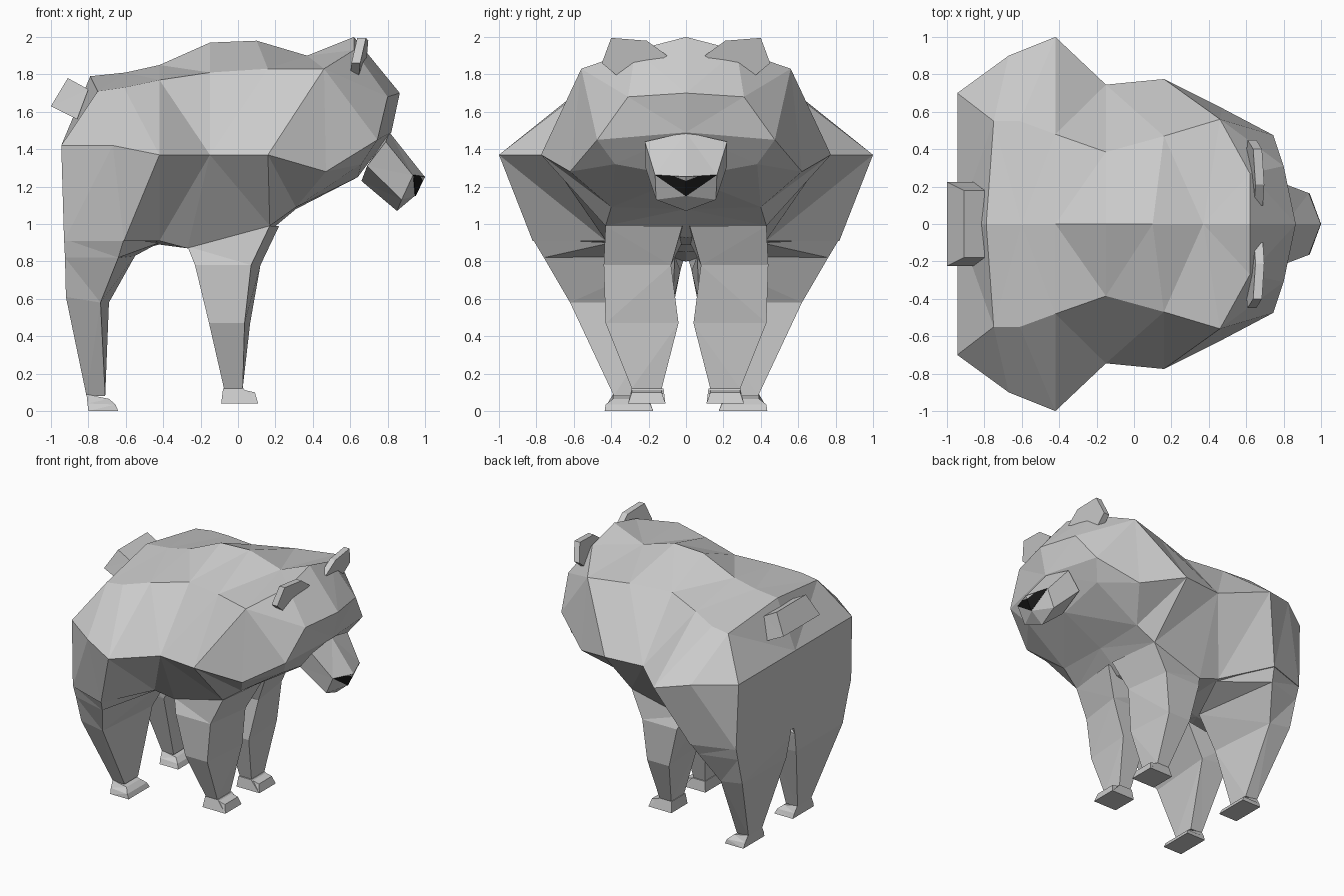
import bpy, bmesh


def build(name, verts, faces, color=None):
    """Make a mesh from one half (y >= 0) plus its mirror image."""
    bm = bmesh.new()
    for s in (1, -1):
        vs = [bm.verts.new((x, y * s, z)) for x, y, z in verts]
        for f in faces:
            bm.faces.new([vs[i] for i in f])
    bmesh.ops.remove_doubles(bm, verts=bm.verts, dist=0.0005)
    bmesh.ops.triangulate(bm, faces=[f for f in bm.faces if len(f.verts) > 3])
    bmesh.ops.recalc_face_normals(bm, faces=bm.faces)
    me = bpy.data.meshes.new(name)
    bm.to_mesh(me)
    bm.free()
    ob = bpy.data.objects.new(name, me)
    bpy.context.collection.objects.link(ob)
    if color:
        mat = bpy.data.materials.new(name)
        mat.diffuse_color = color
        me.materials.append(mat)
    return ob


def strips(a, b, n, closed=False):
    """Quads between two rings of n points starting at index a and b."""
    return [(a + i, a + (i + 1) % n, b + (i + 1) % n, b + i)
            for i in range(n if closed else n - 1)]


def loft(name, rings):
    """Capped loft through closed rings, mirrored to the other side."""
    n = len(rings[0])
    verts = [p for r in rings for p in r]
    faces = [tuple(range(n)), tuple(range(len(verts) - n, len(verts)))]
    for k in range(len(rings) - 1):
        faces += strips(k * n, k * n + n, n, True)
    return build(name, verts, faces)


# Body: half sections (spine, upper flank, widest flank, low flank, belly)
body = [
    (-.79, 0, 1.79), (-.75, .55, 1.71), (-.945, .70, 1.42), (-.93, .71, .91), (-.92, 0, .80),
    (-.60, 0, 1.81), (-.61, .55, 1.73), (-.67, .90, 1.42), (-.61, .82, .91), (-.58, 0, .85),
    (-.42, 0, 1.85), (-.42, .48, 1.77), (-.42, 1.0, 1.37), (-.42, .43, .91), (-.42, 0, .89),
    (-.15, 0, 1.97), (-.15, .385, 1.81), (-.15, .745, 1.37), (-.27, .40, .87), (-.25, 0, .89),
    (.10, 0, 1.98), (.16, .47, 1.83), (.16, .775, 1.37), (.17, .43, .99), (.13, 0, .93),
    (.37, 0, 1.90), (.46, .56, 1.83), (.47, .62, 1.28), (.31, .40, 1.09), (.31, 0, 1.08),
]
# Head: crown, brow, cheek, jaw, muzzle root, then the rump centre
head = [
    (.62, 0, 2.0), (.62, .27, 1.93), (.865, 0, 1.70), (.80, .31, 1.68),
    (.745, .475, 1.45), (.66, .38, 1.32), (.64, 0, 1.25), (.82, 0, 1.49), (-.945, 0, 1.42),
]
faces = [f for k in range(5) for f in strips(k * 5, k * 5 + 5, 5)]
faces += [(25, 26, 31, 30), (30, 31, 33, 32), (26, 33, 31), (26, 34, 33), (26, 27, 34),
          (27, 28, 35, 34), (28, 29, 36, 35),
          (32, 33, 37), (33, 34, 37), (34, 35, 37), (35, 36, 37),
          (0, 1, 2, 38), (38, 2, 3, 4)]
build("body_and_head", body + head, faces)

# Snout and dark nose
snout = [(.81, 0, 1.49), (.79, .22, 1.44), (.69, .22, 1.31), (.66, 0, 1.23),
         (1.0, 0, 1.25), (.935, .165, 1.26), (.875, .16, 1.13), (.85, 0, 1.07), (.945, 0, 1.15)]
build("snout", snout, strips(0, 4, 4) + [(5, 8, 7, 6), (4, 5, 8), (0, 1, 2, 3)])
build("nose", [(1.0, 0, 1.253), (.938, .167, 1.263), (.95, 0, 1.148), (.88, 0, 1.2)],
      [(0, 1, 2), (0, 1, 3), (1, 2, 3)], (.01, .01, .01, 1))


def section(z, x0, x1, y0, y1):
    return [(x0, y1, z), (x1, y1, z), (x1, y0, z), (x0, y0, z)]


# Front legs and feet
loft("front_leg", [
    [(-.27, .40, .88), (.17, .43, .99), (.22, .02, .99), (-.25, .02, .90)],
    [(-.23, .44, .78), (.07, .44, .78), (.12, .08, .78), (-.21, .08, .78)],
    [(-.155, .43, .47), (.035, .43, .47), (.065, .04, .47), (-.13, .04, .47)],
    section(.12, -.075, .025, .13, .29)])
loft("front_foot", [
    section(.12, -.08, .03, .12, .29),
    [(-.09, .31, .04), (.105, .31, .04), (.105, .11, .04), (-.09, .11, .04)]])
loft("front_toes", [
    [(.0, .29, .12), (.09, .29, .10), (.09, .13, .10), (.0, .13, .12)],
    section(.04, 0, .108, .11, .31)])

# Rear legs and feet
loft("rear_leg", [
    [(-.93, .71, .92), (-.61, .82, .92), (-.42, .40, .90), (-.92, .01, .82)],
    [(-.925, .68, .82), (-.64, .76, .82), (-.55, .06, .83), (-.92, .03, .75)],
    [(-.92, .62, .61), (-.735, .62, .58), (-.69, .07, .58), (-.91, .06, .60)],
    section(.08, -.81, -.71, .22, .385)])
loft("rear_foot", [
    [(-.81, .39, .09), (-.69, .39, .065), (-.69, .22, .065), (-.81, .22, .09)],
    [(-.805, .42, .04), (-.655, .43, .035), (-.655, .19, .035), (-.805, .19, .04)],
    section(0, -.80, -.64, .175, .435)])

# Ears: tilted five-sided plates
outline = [(.10, 1.90), (.21, 1.98), (.40, 1.995), (.45, 1.86), (.33, 1.76)]
loft("ear", [[(.635 + d + .2 * (z - 1.76) - .08 * (y - .28), y, z) for y, z in outline]
             for d in (-.035, .012)])

# Tail stub
build("tail", [(-.91, 0, 1.78), (-.91, .18, 1.78), (-1.0, .225, 1.63), (-1.0, 0, 1.63),
               (-.80, 0, 1.72), (-.80, .18, 1.72), (-.86, .225, 1.56), (-.86, 0, 1.56)],
      strips(0, 4, 4) + [(0, 1, 2, 3), (4, 5, 6, 7)])
